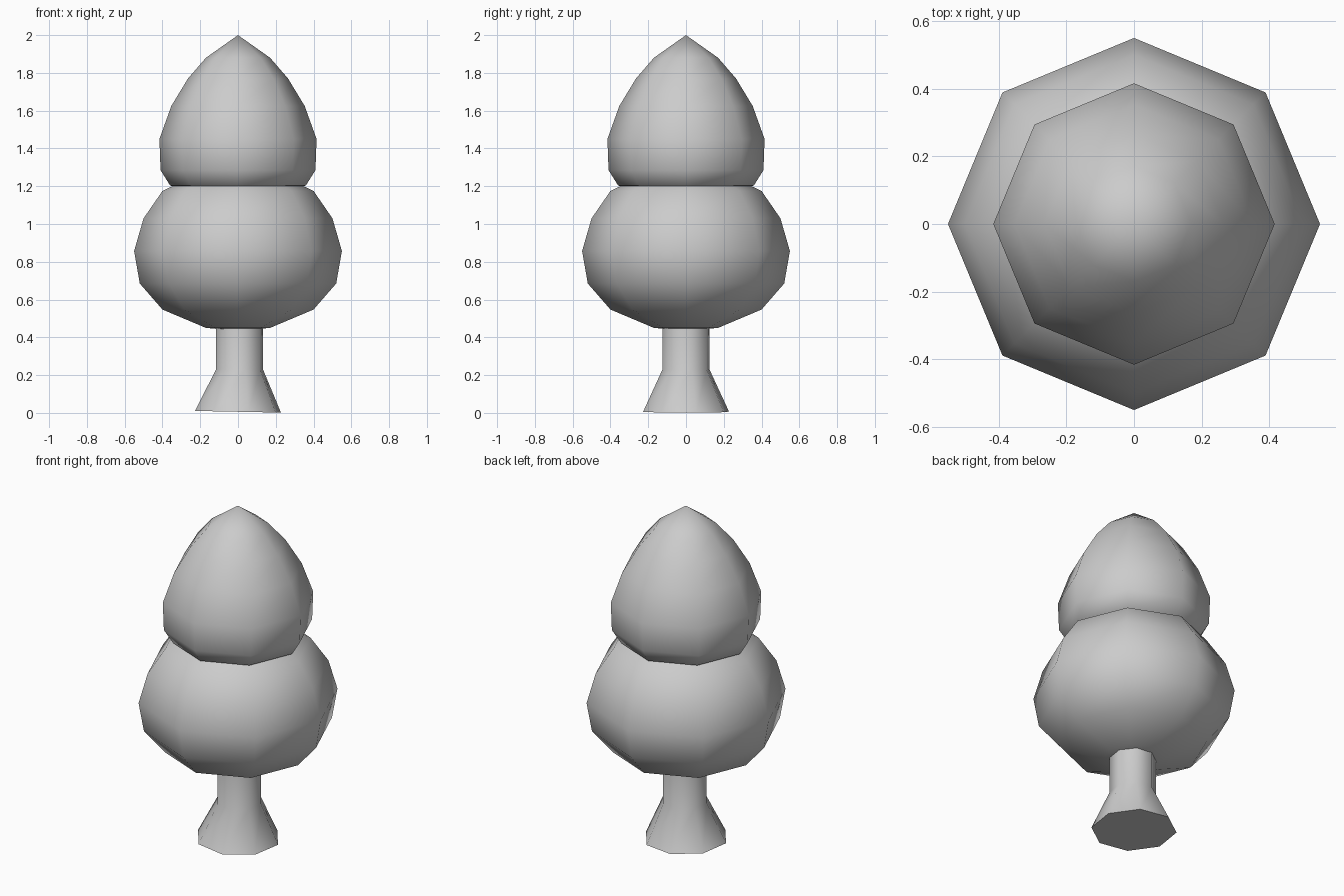
import bpy
import bmesh
from math import cos, sin, pi, radians

cube = bpy.data.objects.get("Cube")
if cube:
    bpy.data.objects.remove(cube)

SIDES = 8

grey = bpy.data.materials.new("plain_grey")
grey.use_nodes = True
colour = (0.6, 0.6, 0.6, 1)
grey.diffuse_color = colour
grey.node_tree.nodes["Principled BSDF"].inputs["Base Color"].default_value = colour


def lathe(name, profile, turn=0.0, tilt=0.0):
    """Spin (radius, height) points, listed bottom to top; tilt slants the first ring."""
    bm = bmesh.new()
    rings = []
    for i, (r, z) in enumerate(profile):
        if r == 0:
            rings.append([bm.verts.new((0, 0, z))] * SIDES)
            continue
        slant = tilt if i == 0 else 0
        ring = []
        for k in range(SIDES):
            a = 2 * pi * k / SIDES + turn
            x = r * cos(a)
            ring.append(bm.verts.new((x, r * sin(a), z - slant * x)))
        rings.append(ring)
    for low, high in zip(rings, rings[1:]):
        for k in range(SIDES):
            n = (k + 1) % SIDES
            corners = dict.fromkeys((low[k], low[n], high[n], high[k]))
            bm.faces.new(list(corners))
    # Close any open ends
    if profile[0][0]:
        bm.faces.new(rings[0][::-1])
    if profile[-1][0]:
        bm.faces.new(rings[-1])
    bmesh.ops.recalc_face_normals(bm, faces=bm.faces)
    mesh = bpy.data.meshes.new(name)
    bm.to_mesh(mesh)
    bm.free()
    mesh.materials.append(grey)
    obj = bpy.data.objects.new(name, mesh)
    bpy.context.collection.objects.link(obj)
    bpy.ops.object.select_all(action="DESELECT")
    obj.select_set(True)
    bpy.context.view_layer.objects.active = obj
    bpy.ops.object.shade_smooth_by_angle(angle=radians(65))
    return obj


# Flared trunk with a slightly slanted foot
trunk = lathe("trunk", [(0.234, 0.006), (0.128, 0.23), (0.128, 0.55)],
              turn=radians(13.5), tilt=0.02)
for v in trunk.data.vertices:
    if v.co.z > 0.1:
        v.co.x += 0.008

# Round lower foliage
lathe("lower_foliage", [(0, 0.435), (0.17, 0.45), (0.4, 0.547), (0.52, 0.685),
                        (0.55, 0.857), (0.5, 1.03), (0.4, 1.175), (0.2, 1.27), (0, 1.3)])

# Pointed upper foliage
lathe("upper_foliage", [(0, 1.12), (0.2, 1.14), (0.36, 1.205), (0.41, 1.285),
                        (0.416, 1.45), (0.353, 1.625), (0.265, 1.77),
                        (0.17, 1.88), (0, 2)])
